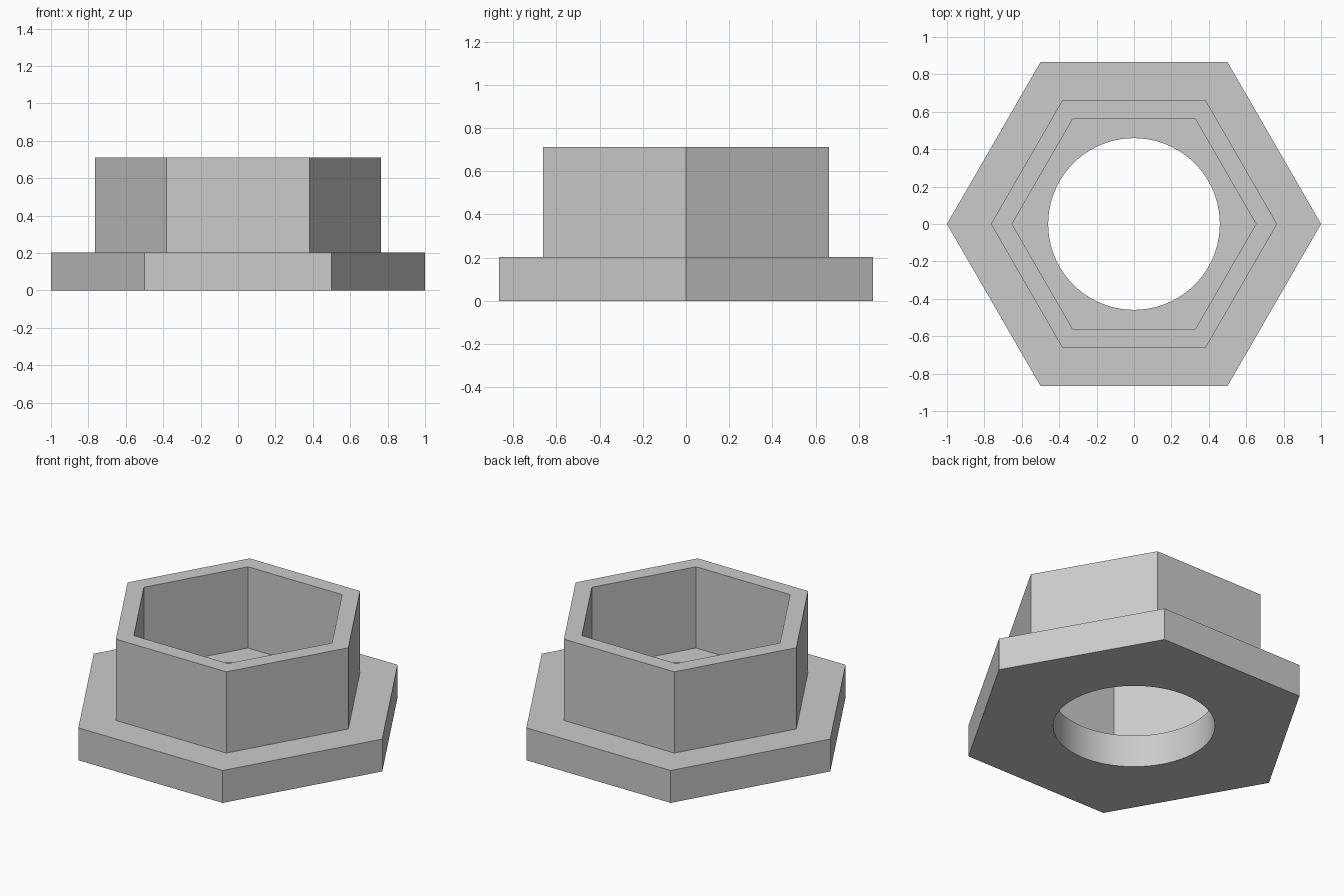
import bpy, bmesh, math

if "Cube" in bpy.data.objects:
    bpy.data.objects.remove(bpy.data.objects["Cube"])

grey = bpy.data.materials.new("light grey")
grey.diffuse_color = (0.6, 0.6, 0.6, 1)
grey.use_nodes = True
grey.node_tree.nodes["Principled BSDF"].inputs["Base Color"].default_value = grey.diffuse_color

bm = bmesh.new()


def ring(radius, z, sides):
    """Closed loop of vertices, first corner on +x."""
    verts = [bm.verts.new((radius * math.cos(2 * math.pi * i / sides),
                           radius * math.sin(2 * math.pi * i / sides), z))
             for i in range(sides)]
    edges = [bm.edges.new((verts[i], verts[(i + 1) % sides])) for i in range(sides)]
    return verts, edges


def skin(a, b):
    """Quads between two loops with the same number of sides."""
    n = len(a[0])
    for i in range(n):
        j = (i + 1) % n
        bm.faces.new((a[0][i], a[0][j], b[0][j], b[0][i]))


# Hexagonal flange, collar and socket, from the underside up and back down inside
hexes = [ring(r, z, 6) for r, z in
         [(1.0, 0), (1.0, 0.203), (0.765, 0.203), (0.765, 0.712), (0.652, 0.712), (0.652, 0.203)]]
for a, b in zip(hexes, hexes[1:]):
    skin(a, b)

# Round bore through the flange
bore_top, bore_bottom = ring(0.459, 0.203, 72), ring(0.459, 0, 72)
skin(bore_top, bore_bottom)

# Flat socket floor and underside around the bore
for outer, inner in [(hexes[-1], bore_top), (hexes[0], bore_bottom)]:
    bmesh.ops.triangle_fill(bm, edges=outer[1] + inner[1], use_beauty=True)

bmesh.ops.recalc_face_normals(bm, faces=bm.faces)
mesh = bpy.data.meshes.new("flanged_hex_socket")
bm.to_mesh(mesh)
bm.free()
mesh.materials.append(grey)

body = bpy.data.objects.new("flanged_hex_socket", mesh)
bpy.context.collection.objects.link(body)
bpy.context.view_layer.objects.active = body
body.select_set(True)
bpy.ops.object.shade_smooth_by_angle(angle=math.radians(30))
